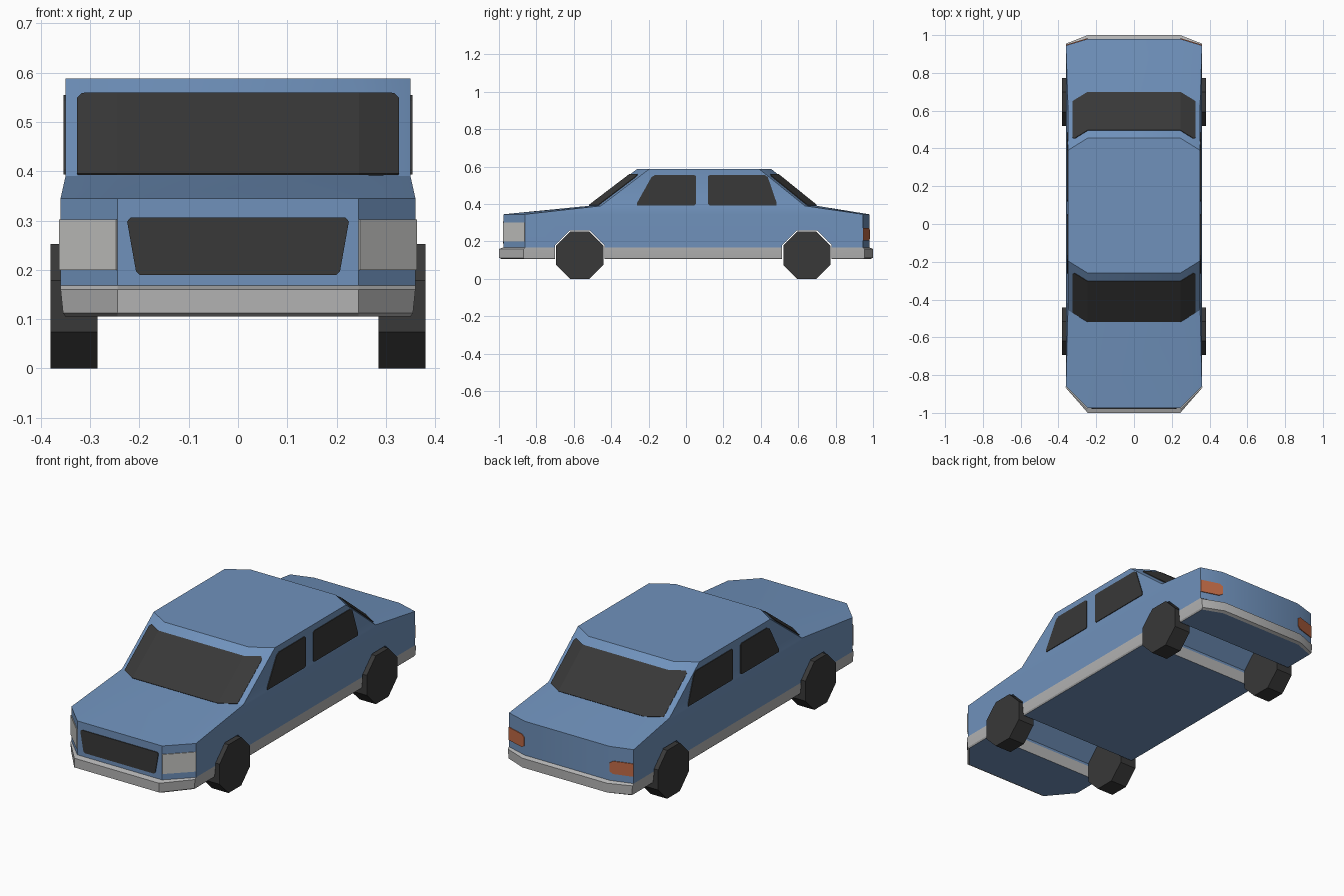
import bpy, bmesh, math

if "Cube" in bpy.data.objects:
    bpy.data.objects.remove(bpy.data.objects["Cube"])


def material(name, rgb):
    m = bpy.data.materials.new(name)
    m.diffuse_color = (*rgb, 1)
    m.use_nodes = True
    m.node_tree.nodes["Principled BSDF"].inputs["Base Color"].default_value = m.diffuse_color
    return m


BLUE = material("body_blue", (0.16, 0.285, 0.50))
GREY = material("bumper_grey", (0.45, 0.45, 0.45))
DARK = material("dark_glass_and_rubber", (0.04, 0.04, 0.04))
LAMP = material("headlight_white", (0.57, 0.57, 0.55))
RED = material("tail_light_orange", (0.52, 0.14, 0.06))


def make(name, verts, faces, *mats):
    me = bpy.data.meshes.new(name)
    me.from_pydata(verts, [], faces)
    bm = bmesh.new()
    bm.from_mesh(me)
    bmesh.ops.recalc_face_normals(bm, faces=bm.faces)
    bm.to_mesh(me)
    bm.free()
    for m in mats:
        me.materials.append(m)
    ob = bpy.data.objects.new(name, me)
    bpy.context.collection.objects.link(ob)
    return ob


def loft(name, rings, *mats):
    """Closed solid through rings with equal point counts."""
    n = len(rings[0])
    verts = [p for r in rings for p in r]
    faces = [tuple(range(n)), tuple(range(len(verts) - n, len(verts)))]
    for k in range(len(rings) - 1):
        for i in range(n):
            j = (i + 1) % n
            faces.append((k * n + i, k * n + j, k * n + n + j, k * n + n + i))
    return make(name, verts, faces, *mats)


def octagon(name, y, apothem, x0, x1, *mats):
    r = apothem / math.cos(math.pi / 8)
    a = [math.pi / 8 + i * math.pi / 4 for i in range(8)]
    return loft(name, [[(x, y + r * math.cos(t), WHEEL_R + r * math.sin(t)) for t in a]
                       for x in (x0, x1)], *mats)


def plate(name, verts, faces, mat):
    ob = make(name, verts, faces, mat)
    mod = ob.modifiers.new("thickness", "SOLIDIFY")
    mod.thickness, mod.offset = 0.008, 0
    return ob


WHEEL_R = 0.126
AXLES = {"front": -0.568, "rear": 0.646}
CORNER = 0.245


# Body: eight-sided rings (z, half width, front centre, front side, rear side, rear centre)
def ring(z, w, fc, fs, rs, rc):
    half = [(CORNER, fc), (w, fs), (w, rs), (CORNER, rc)]
    return [(x, y, z) for x, y in half] + [(-x, y, z) for x, y in reversed(half)]


body = loft("car_body", [
    ring(0.105, 0.350, -0.985, -0.86, 0.945, 0.985),
    ring(0.112, 0.355, -1.0, -0.868, 0.955, 1.0),
    ring(0.160, 0.360, -1.0, -0.868, 0.955, 1.0),
    ring(0.168, 0.360, -0.975, -0.86, 0.945, 0.98),
    ring(0.345, 0.360, -0.975, -0.86, 0.945, 0.98),
    ring(0.390, 0.350, -0.52, -0.455, 0.635, 0.70),
    ring(0.588, 0.350, -0.26, -0.195, 0.39, 0.455)], BLUE, GREY)

# Wheel arches cut right across the body
bpy.context.view_layer.objects.active = body
body.select_set(True)
for end, y in AXLES.items():
    cutter = octagon("arch_cutter", y, 0.132, -0.5, 0.5)
    cutter.hide_render = True
    mod = body.modifiers.new("arch", "BOOLEAN")
    mod.operation, mod.object, mod.solver = "DIFFERENCE", cutter, "EXACT"
    bpy.ops.object.modifier_apply(modifier=mod.name)
    bpy.data.objects.remove(cutter)

# Grey bumper and sill band below the body line
bm = bmesh.new()
bm.from_mesh(body.data)
bmesh.ops.bisect_plane(bm, geom=bm.verts[:] + bm.edges[:] + bm.faces[:], dist=1e-4,
                       plane_co=(0, 0, 0.168), plane_no=(0, 0, 1))
bm.normal_update()
for f in bm.faces:
    low = f.calc_center_median().z < 0.168
    f.material_index = 1 if low and f.normal.z > -0.95 else 0
bm.to_mesh(body.data)
bm.free()
bpy.ops.object.shade_smooth_by_angle(angle=math.radians(25))

# Wheels
for end, y in AXLES.items():
    for side, s in (("right", 1), ("left", -1)):
        octagon(f"{end}_{side}_wheel", y, WHEEL_R, s * 0.285, s * 0.38, DARK)


# Windscreen and rear window wrap round the cabin corners
def screen(name, base, roof, direction):
    half = [(0.325, 0.79), (0.315, 0.84), (CORNER, 0.84)]
    cols = [(-x, t) for x, t in half] + half[::-1]
    verts = []
    for x, top in cols:
        wrap = direction * max(0, abs(x) - CORNER) * 0.065 / 0.105
        for t in (0.01, top):
            verts.append((x, base + (roof - base) * t + wrap, 0.39 + 0.198 * t))
    faces = [(2 * i, 2 * i + 2, 2 * i + 3, 2 * i + 1) for i in range(len(cols) - 1)]
    plate(name, verts, faces, DARK)


screen("windscreen", -0.52, -0.26, 1)
screen("rear_window", 0.70, 0.455, -1)

# Side windows, headlights and tail lights, mirrored
FRONT_WIN = [(-0.262, 0.393), (0.045, 0.393), (0.053, 0.40), (0.053, 0.548),
             (0.045, 0.555), (-0.165, 0.555), (-0.185, 0.543), (-0.262, 0.405)]
REAR_WIN = [(0.118, 0.40), (0.126, 0.393), (0.485, 0.393), (0.485, 0.405),
            (0.437, 0.545), (0.42, 0.555), (0.126, 0.555), (0.118, 0.548)]
for side, s in (("right", 1), ("left", -1)):
    for name, pts in (("front", FRONT_WIN), ("rear", REAR_WIN)):
        plate(f"{name}_{side}_window", [(s * 0.35, y, z) for y, z in pts],
              [tuple(range(len(pts)))], DARK)
    plate(f"{side}_headlight", [(s * x, y, z) for x, y, z in (
        (0.245, -0.975, 0.20), (0.36, -0.86, 0.20),
        (0.36, -0.86, 0.302), (0.245, -0.975, 0.302))], [(0, 1, 2, 3)], LAMP)
    # u runs from the inner to the outer edge of the rear corner face
    lamp = [(0.15, 0.205), (1, 0.205), (1, 0.272), (0.15, 0.272), (0, 0.26), (0, 0.217)]
    plate(f"{side}_tail_light",
          [(s * (0.245 + 0.115 * u), 0.98 - 0.035 * u, z) for u, z in lamp],
          [tuple(range(6))], RED)

# Grille
grille = [(0.20, 0.19), (0.207, 0.197), (0.225, 0.298), (0.218, 0.306)]
pts = grille + [(-x, z) for x, z in reversed(grille)]
plate("grille", [(x, -0.975, z) for x, z in pts], [tuple(range(8))], DARK)
